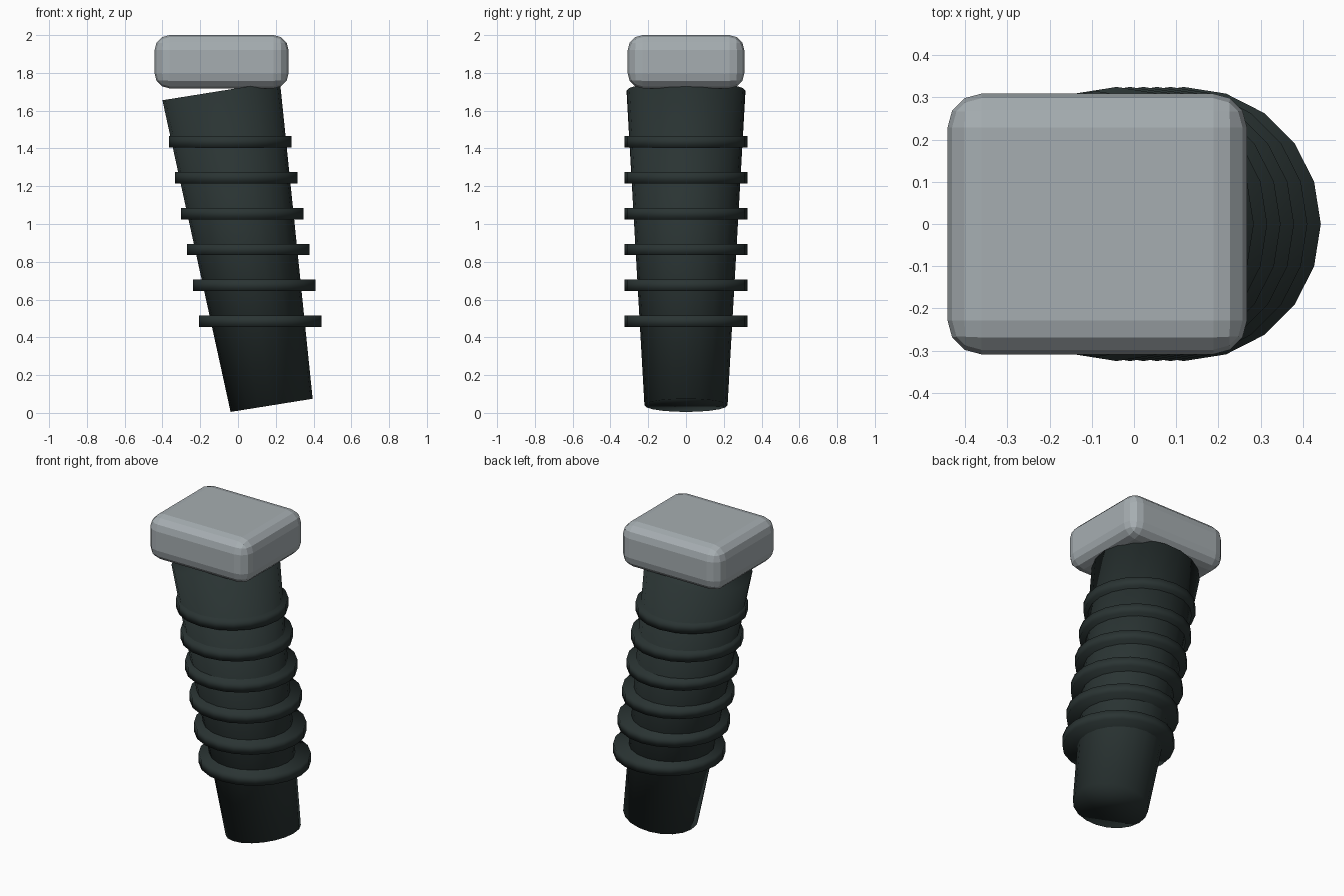
import bpy
from math import atan2
from mathutils import Vector

cube = bpy.data.objects.get("Cube")
if cube:
    bpy.data.objects.remove(cube, do_unlink=True)


def material(name, colour):
    m = bpy.data.materials.new(name)
    m.use_nodes = True
    m.diffuse_color = colour
    m.node_tree.nodes["Principled BSDF"].inputs["Base Color"].default_value = colour
    return m


def finish(name, mat, smooth):
    ob = bpy.context.object
    ob.name = name
    ob.data.materials.append(mat)
    if smooth:
        bpy.ops.object.shade_smooth()
    return ob


rubber = material("dark rubber", (0.023, 0.034, 0.033, 1))
metal = material("light grey metal", (0.38, 0.42, 0.44, 1))

# Leaning tapered grip
bottom, top = Vector((0.178, 0, 0.04)), Vector((-0.089, 0, 1.705))
axis = top - bottom
bpy.ops.mesh.primitive_cone_add(vertices=20, radius1=0.22, radius2=0.315,
                                depth=axis.length, location=(top + bottom) / 2,
                                rotation=(0, atan2(axis.x, axis.z), 0))
finish("grip", rubber, True)

# Level grip rings stepping along the lean
for i in range(6):
    bpy.ops.mesh.primitive_cylinder_add(
        vertices=20, radius=0.325, depth=0.06,
        location=(0.118 - 0.0318 * i, 0, 0.485 + 0.19 * i))
    finish(f"grip_ring_{i + 1}", rubber, True)

# Rounded block on top
bpy.ops.mesh.primitive_cube_add(size=1, location=(-0.087, 0, 1.859))
block = finish("end_block", metal, False)
block.scale = (0.71, 0.618, 0.282)
bpy.ops.object.transform_apply(location=False, rotation=False, scale=True)
bevel = block.modifiers.new("rounded edges", 'BEVEL')
bevel.width = 0.08
bevel.segments = 3
